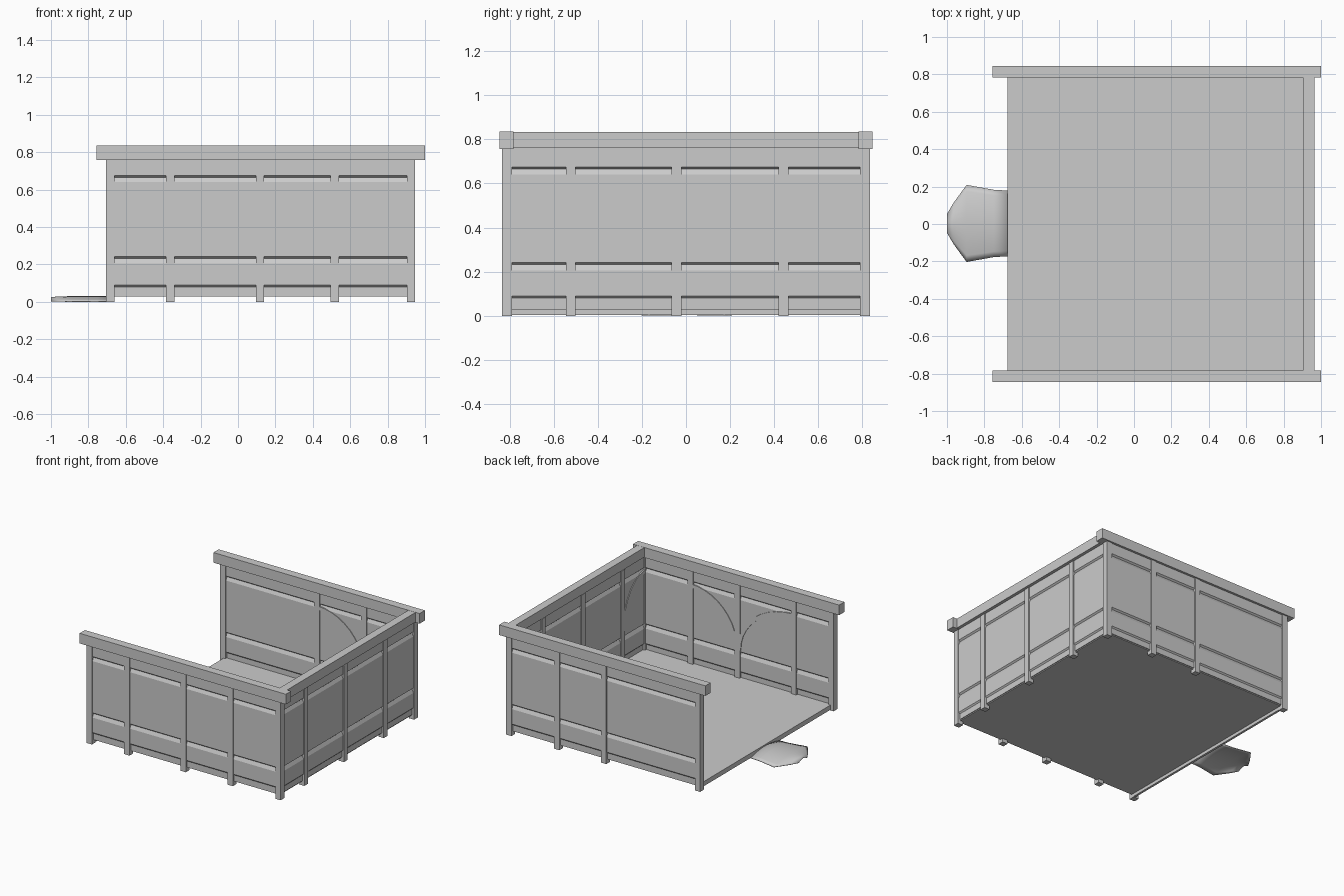
import bpy
import bmesh
from math import sin, cos, pi
from mathutils import Vector

if "Cube" in bpy.data.objects:
    bpy.data.objects.remove(bpy.data.objects["Cube"], do_unlink=True)

GREY = (0.6, 0.6, 0.6, 1)
mat = bpy.data.materials.new("plain grey")
mat.use_nodes = True
mat.diffuse_color = GREY
mat.node_tree.nodes["Principled BSDF"].inputs["Base Color"].default_value = GREY


def finish(name, bm):
    bmesh.ops.recalc_face_normals(bm, faces=bm.faces)
    mesh = bpy.data.meshes.new(name)
    bm.to_mesh(mesh)
    bm.free()
    mesh.materials.append(mat)
    obj = bpy.data.objects.new(name, mesh)
    bpy.context.collection.objects.link(obj)
    return obj


def box(name, x0, x1, y0, y1, z0, z1):
    bm = bmesh.new()
    bmesh.ops.create_cube(bm, size=1)
    for v in bm.verts:
        v.co = ((x0 + x1) / 2 + v.co.x * (x1 - x0),
                (y0 + y1) / 2 + v.co.y * (y1 - y0),
                (z0 + z1) / 2 + v.co.z * (z1 - z0))
    return finish(name, bm)


# Each wall maps (distance along, distance inward, height) to space
EDGE_Y, EDGE_X = 0.8125, 0.925
WALLS = {
    "front": lambda u, d, z: Vector((u, -EDGE_Y + d, z)),
    "back": lambda u, d, z: Vector((u, EDGE_Y - d, z)),
    "left": lambda u, d, z: Vector((EDGE_X - d, u, z)),
}


def panel(side, u0, u1):
    # Grooved board profile, mirrored to the inner face
    half = [(0.006, 0.035), (0.006, 0.08), (0.016, 0.09),
            (0.016, 0.205), (0.004, 0.232), (0.016, 0.242),
            (0.016, 0.64), (0.004, 0.665), (0.016, 0.675), (0.016, 0.765)]
    outline = half + [(-d, z) for d, z in reversed(half)]
    bm = bmesh.new()
    face = bm.faces.new([bm.verts.new(WALLS[side](u0, d, z)) for d, z in outline])
    move = WALLS[side](u1, 0, 0) - WALLS[side](u0, 0, 0)
    ext = bmesh.ops.extrude_face_region(bm, geom=[face], use_keep_orig=True)
    bmesh.ops.translate(bm, vec=move,
                        verts=[e for e in ext["geom"] if isinstance(e, bmesh.types.BMVert)])
    finish(side + "_wall_panel", bm)


def brace(name, side, low, top, steps=10):
    # Quarter arch rising from one post to the head of the next
    bm = bmesh.new()
    rings = []
    for i in range(steps + 1):
        a = pi / 2 * i / steps
        ring = []
        for w, d in ((0, 0), (0, 0.021), (0.028, 0.021), (0.028, 0)):
            rx, rz = abs(top - low) - w, 0.4 - w
            sign = 1 if top > low else -1
            u = top - sign * rx * cos(a)
            ring.append(bm.verts.new(WALLS[side](u, d, 0.255 + rz * sin(a))))
        rings.append(ring)
    for r, s in zip(rings, rings[1:]):
        for k in range(4):
            bm.faces.new((r[k], r[(k + 1) % 4], s[(k + 1) % 4], s[k]))
    bm.faces.new(rings[0])
    bm.faces.new(rings[-1])
    finish(name, bm)


# Wall panels
for side in ("front", "back"):
    panel(side, -0.68, EDGE_X)
panel("left", -EDGE_Y, EDGE_Y)

# Posts
POST = 0.0225
posts = [("front_post", x, -EDGE_Y) for x in (-0.6825, -0.3625, 0.1175, 0.5175, EDGE_X)]
posts += [("back_post", x, EDGE_Y) for x in (-0.6825, 0.1175, 0.5175, EDGE_X)]
posts += [("left_post", EDGE_X, y) for y in (-0.5225, -0.0425, 0.4425)]
for name, x, y in posts:
    box(name, x - POST, x + POST, y - POST, y + POST, 0, 0.758)

# Top beams
box("front_top_beam", -0.757, 1, -0.846, -0.782, 0.757, 0.835)
box("back_top_beam", -0.757, 1, 0.782, 0.846, 0.757, 0.835)
box("left_top_beam", 0.903, 0.965, -0.782, 0.782, 0.76, 0.834)

# Curved braces
brace("front_brace_a", "front", 0.1175, 0.5175)
brace("front_brace_b", "front", 0.1175, -0.3625)
brace("back_brace", "back", 0.5175, 0.1175)
brace("left_brace_a", "left", -0.5225, -0.79)
brace("left_brace_b", "left", 0.4425, 0.79)

# Floor and open-side sill
box("floor", -0.677, EDGE_X, -EDGE_Y, EDGE_Y, 0.028, 0.04)
box("entrance_sill", -0.677, -0.66, -0.81, 0.81, 0.004, 0.037)

# Domed entrance step
bm = bmesh.new()
rows = []
for x, w, h in ((-0.665, 0.175, 0.03), (-0.75, 0.18, 0.03), (-0.895, 0.206, 0.03),
                (-0.965, 0.11, 0.029), (-1.0, 0.05, 0.024)):
    row = []
    for i in range(13):
        t = i / 6 - 1
        row.append(bm.verts.new((x, 0.003 + w * t, 0.004 + (h - 0.004) * (1 - t * t))))
    rows.append(row)
for r, s in zip(rows, rows[1:]):
    for k in range(12):
        bm.faces.new((r[k], r[k + 1], s[k + 1], s[k]))
step = finish("entrance_step", bm)
for poly in step.data.polygons:
    poly.use_smooth = True
if step.data.polygons[0].normal.z < 0:
    step.data.flip_normals()
solid = step.modifiers.new("thickness", "SOLIDIFY")
solid.thickness = 0.004
solid.offset = -1
